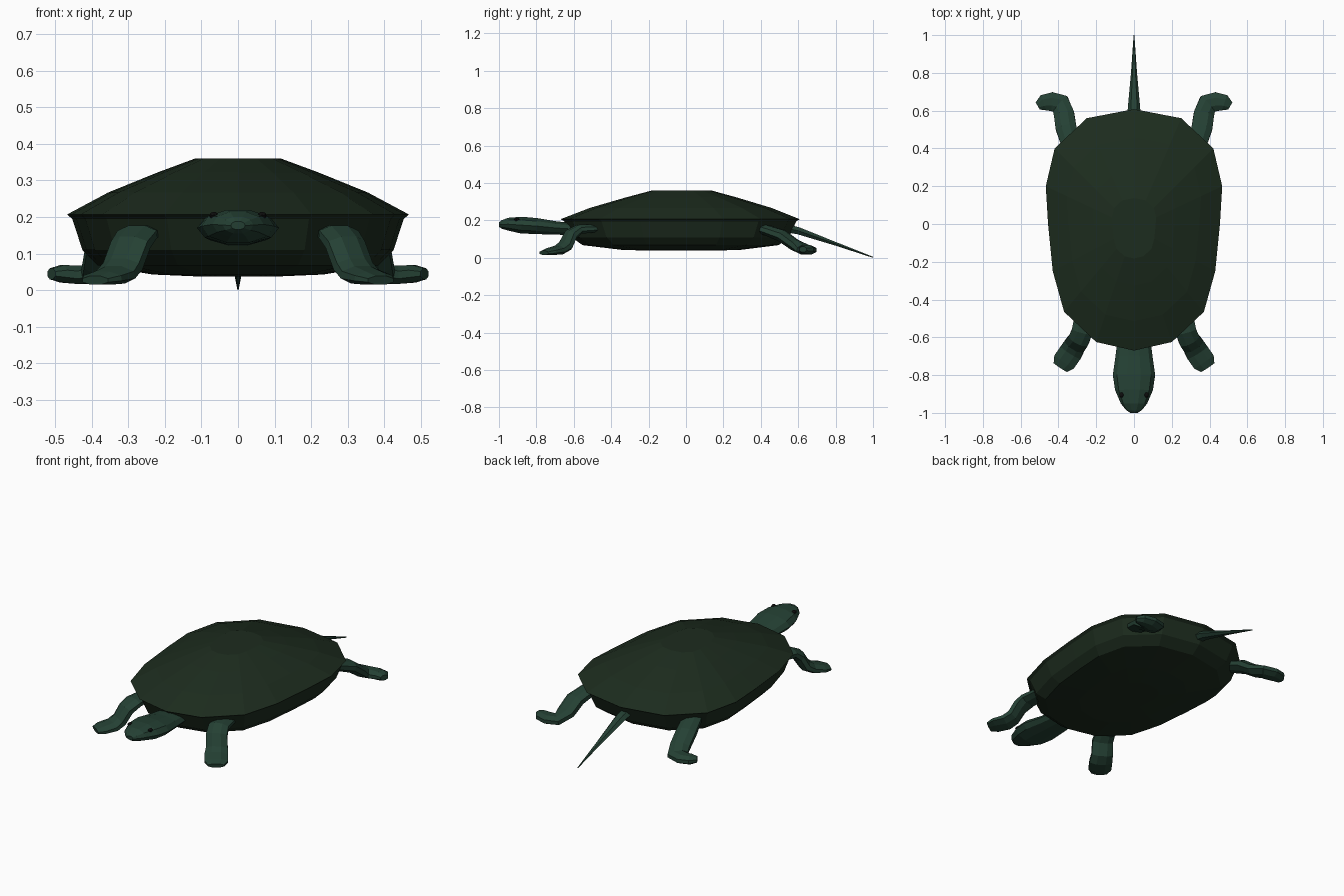
import bpy, bmesh, math
from mathutils import Vector

if "Cube" in bpy.data.objects:
    bpy.data.objects.remove(bpy.data.objects["Cube"])


def material(name, rgb):
    m = bpy.data.materials.new(name)
    m.diffuse_color = (*rgb, 1)
    m.use_nodes = True
    m.node_tree.nodes["Principled BSDF"].inputs["Base Color"].default_value = m.diffuse_color
    return m


SHELL = material("shell_green", (0.012, 0.025, 0.013))
SKIN = material("skin_green", (0.018, 0.052, 0.034))
DARK = material("eye_black", (0.004, 0.004, 0.004))


def loft(name, rings, mat):
    """Join equal-sized rings of points into a closed flat-shaded skin."""
    bm = bmesh.new()
    loops = [[bm.verts.new(p) for p in r] for r in rings]
    n = len(loops[0])
    for a, b in zip(loops, loops[1:]):
        for i in range(n):
            j = (i + 1) % n
            bm.faces.new((a[i], a[j], b[j], b[i]))
    bm.faces.new(loops[0])
    bm.faces.new(loops[-1])
    bmesh.ops.recalc_face_normals(bm, faces=bm.faces)
    me = bpy.data.meshes.new(name)
    bm.to_mesh(me)
    bm.free()
    me.materials.append(mat)
    ob = bpy.data.objects.new(name, me)
    bpy.context.collection.objects.link(ob)
    return ob


def limb(name, path, mat, sides=8, mirror=1):
    """Sweep an elliptical section along (x, y, z, half width, half height)."""
    pts = [Vector((p[0] * mirror, p[1], p[2])) for p in path]
    rings = []
    for i, c in enumerate(pts):
        d = Vector()
        if i > 0:
            d += (c - pts[i - 1]).normalized()
        if i < len(pts) - 1:
            d += (pts[i + 1] - c).normalized()
        d.normalize()
        side = d.cross(Vector((0, 0, 1))).normalized()
        up = side.cross(d)
        w, h = path[i][3:]
        angs = [math.tau * (k + 0.5 * (sides == 8)) / sides for k in range(sides)]
        s = 1 / math.cos(math.pi / 8) if sides == 8 else 1
        rings.append([c + side * w * s * math.cos(a) + up * h * s * math.sin(a) for a in angs])
    return loft(name, rings, mat)


# Shell: one outline scaled through several heights
half = [(0, -0.67), (0.20, -0.625), (0.37, -0.465), (0.43, -0.25), (0.455, 0.0),
        (0.467, 0.2), (0.42, 0.4), (0.25, 0.56), (0, 0.608)]
outline = half + [(-x, y) for x, y in half[-2:0:-1]]
CY = -0.02


def shell_ring(s, z):
    return [(x * s, CY + (y - CY) * s, z) for x, y in outline]


loft("upper_shell", [shell_ring(s, z) for s, z in
     [(0.25, 0.36), (0.47, 0.322), (0.76, 0.267), (1, 0.207), (0.97, 0.195)]], SHELL)
loft("lower_shell", [shell_ring(s, z) for s, z in
     [(0.97, 0.195), (0.91, 0.11), (0.82, 0.068), (0.5, 0.043), (0.25, 0.038)]], SHELL)

# Head and neck
limb("head_and_neck", [
    (0, -0.48, 0.16, 0.07, 0.022), (0, -0.62, 0.155, 0.088, 0.034),
    (0, -0.70, 0.16, 0.098, 0.038), (0, -0.80, 0.17, 0.112, 0.045),
    (0, -0.88, 0.175, 0.10, 0.047), (0, -0.95, 0.18, 0.07, 0.036),
    (0, -0.985, 0.178, 0.042, 0.024), (0, -1.0, 0.177, 0.02, 0.012)], SKIN, 10)

# Tail
limb("tail", [(0, 0.48, 0.17, 0.04, 0.028), (0, 0.60, 0.145, 0.034, 0.022),
              (0, 0.80, 0.075, 0.016, 0.011), (0, 1.0, 0.003, 0.002, 0.003)], SKIN, 6)

front_leg = [(0.26, -0.47, 0.158, 0.05, 0.02), (0.275, -0.57, 0.153, 0.055, 0.025),
             (0.293, -0.615, 0.125, 0.056, 0.03), (0.315, -0.645, 0.065, 0.058, 0.03),
             (0.335, -0.68, 0.042, 0.062, 0.025), (0.37, -0.73, 0.033, 0.062, 0.018),
             (0.39, -0.76, 0.027, 0.042, 0.012)]
back_leg = [(0.33, 0.41, 0.155, 0.05, 0.026), (0.36, 0.51, 0.12, 0.055, 0.032),
            (0.37, 0.58, 0.07, 0.054, 0.03), (0.39, 0.635, 0.044, 0.055, 0.026),
            (0.435, 0.648, 0.042, 0.05, 0.025), (0.48, 0.642, 0.045, 0.042, 0.024),
            (0.51, 0.625, 0.045, 0.022, 0.015)]

# Legs and eyes on both sides
for label, m in (("left", 1), ("right", -1)):
    limb("front_leg_" + label, front_leg, SKIN, 8, m)
    limb("back_leg_" + label, back_leg, SKIN, 8, m)
    bpy.ops.mesh.primitive_uv_sphere_add(segments=8, ring_count=6, radius=1,
                                         location=(0.066 * m, -0.905, 0.204))
    eye = bpy.context.object
    eye.name = "eye_" + label
    eye.scale = (0.012, 0.015, 0.01)
    eye.data.materials.append(DARK)
